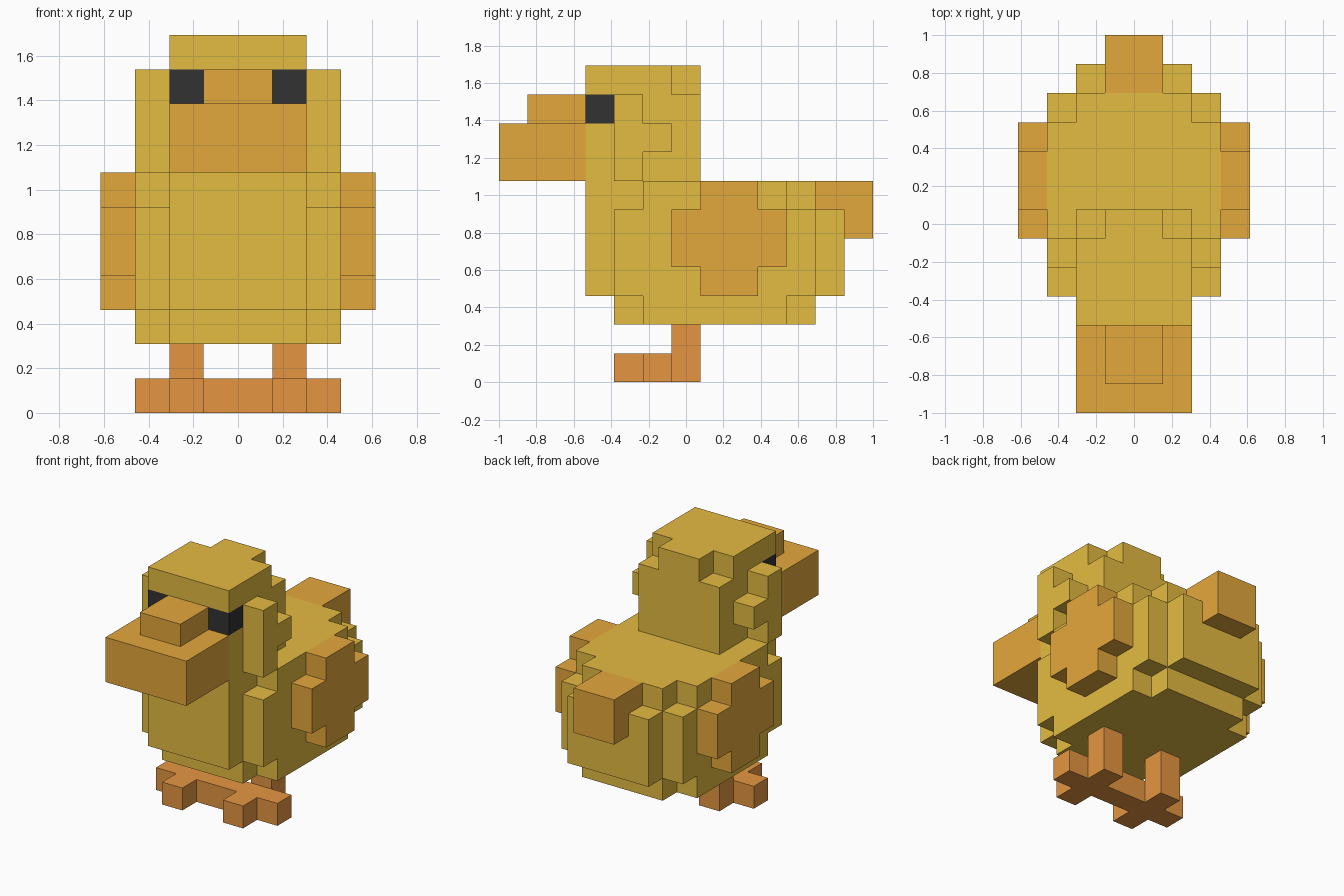
import bpy
import bmesh
from itertools import product
from mathutils import Vector

if "Cube" in bpy.data.objects:
    bpy.data.objects.remove(bpy.data.objects["Cube"], do_unlink=True)

UNIT = 2 / 13  # edge of one block


def material(name, r, g, b):
    mat = bpy.data.materials.new(name)
    mat.use_nodes = True
    mat.diffuse_color = (r, g, b, 1)
    bsdf = mat.node_tree.nodes["Principled BSDF"]
    bsdf.inputs["Base Color"].default_value = (r, g, b, 1)
    bsdf.inputs["Roughness"].default_value = 0.9
    return mat


yellow = material("feather_yellow", 0.776, 0.497, 0.054)
orange = material("warm_orange", 0.776, 0.392, 0.045)
rust = material("foot_orange", 0.783, 0.305, 0.054)
black = material("eye_black", 0.032, 0.032, 0.032)


def cells(*boxes):
    """Block cells filled by boxes given as x, y, z ranges."""
    return {c for x0, x1, y0, y1, z0, z1 in boxes
            for c in product(range(x0, x1), range(y0, y1), range(z0, z1))}


def mirrored(filled):
    return {(-1 - x, y, z) for x, y, z in filled}


def build(name, filled, mat):
    """Outer skin of the filled cells, with coplanar faces merged."""
    bm = bmesh.new()
    verts = {}

    def vert(p):
        if p not in verts:
            x, y, z = p
            verts[p] = bm.verts.new(Vector((x, y - 6.5, z)) * UNIT)
        return verts[p]

    for cell in sorted(filled):
        for axis, side in product(range(3), (0, 1)):
            near = list(cell)
            near[axis] += 2 * side - 1
            if tuple(near) in filled:
                continue
            u, v = (axis + 1) % 3, (axis + 2) % 3
            loop = []
            for du, dv in ((0, 0), (1, 0), (1, 1), (0, 1)):
                p = list(cell)
                p[axis] += side
                p[u] += du
                p[v] += dv
                loop.append(vert(tuple(p)))
            bm.faces.new(loop if side else loop[::-1])
    bmesh.ops.dissolve_limit(bm, angle_limit=0.01, verts=bm.verts, edges=bm.edges)
    mesh = bpy.data.meshes.new(name)
    bm.to_mesh(mesh)
    bm.free()
    mesh.materials.append(mat)
    bpy.context.collection.objects.link(bpy.data.objects.new(name, mesh))


def build_pair(name, filled, mat):
    build("left_" + name, filled, mat)
    build("right_" + name, mirrored(filled), mat)


# Body: narrow core with stepped, wider flanks
body = cells((-2, 2, 3, 12, 3, 6), (-2, 2, 3, 11, 6, 7), (-2, 2, 4, 11, 2, 3),
             (-3, 3, 4, 11, 3, 6), (-3, 3, 5, 10, 2, 7))
build("body", body, yellow)

# Head with chipped back corners, eye sockets and cheeks
eye = cells((1, 2, 3, 4, 9, 10))
head = cells((-2, 2, 3, 7, 7, 10), (-2, 2, 3, 6, 10, 11), (-1, 1, 6, 7, 10, 11))
build("head", head - eye - mirrored(eye), yellow)
build_pair("eye", eye, black)
build_pair("cheek", cells((2, 3, 4, 5, 7, 10), (2, 3, 5, 6, 8, 9)), yellow)

# Beak, tail and wings
build("beak", cells((-2, 2, 0, 3, 7, 9), (-1, 1, 1, 3, 9, 10)), orange)
tail = cells((-1, 1, 11, 13, 5, 7))
build("tail", tail - body, orange)
build_pair("wing", cells((3, 4, 6, 10, 4, 6), (3, 4, 7, 9, 3, 7)), orange)

# Legs and cross-shaped feet
build_pair("leg", cells((1, 2, 6, 7, 1, 2)), rust)
build_pair("foot", cells((1, 2, 4, 7, 0, 1), (0, 3, 5, 6, 0, 1)), rust)
